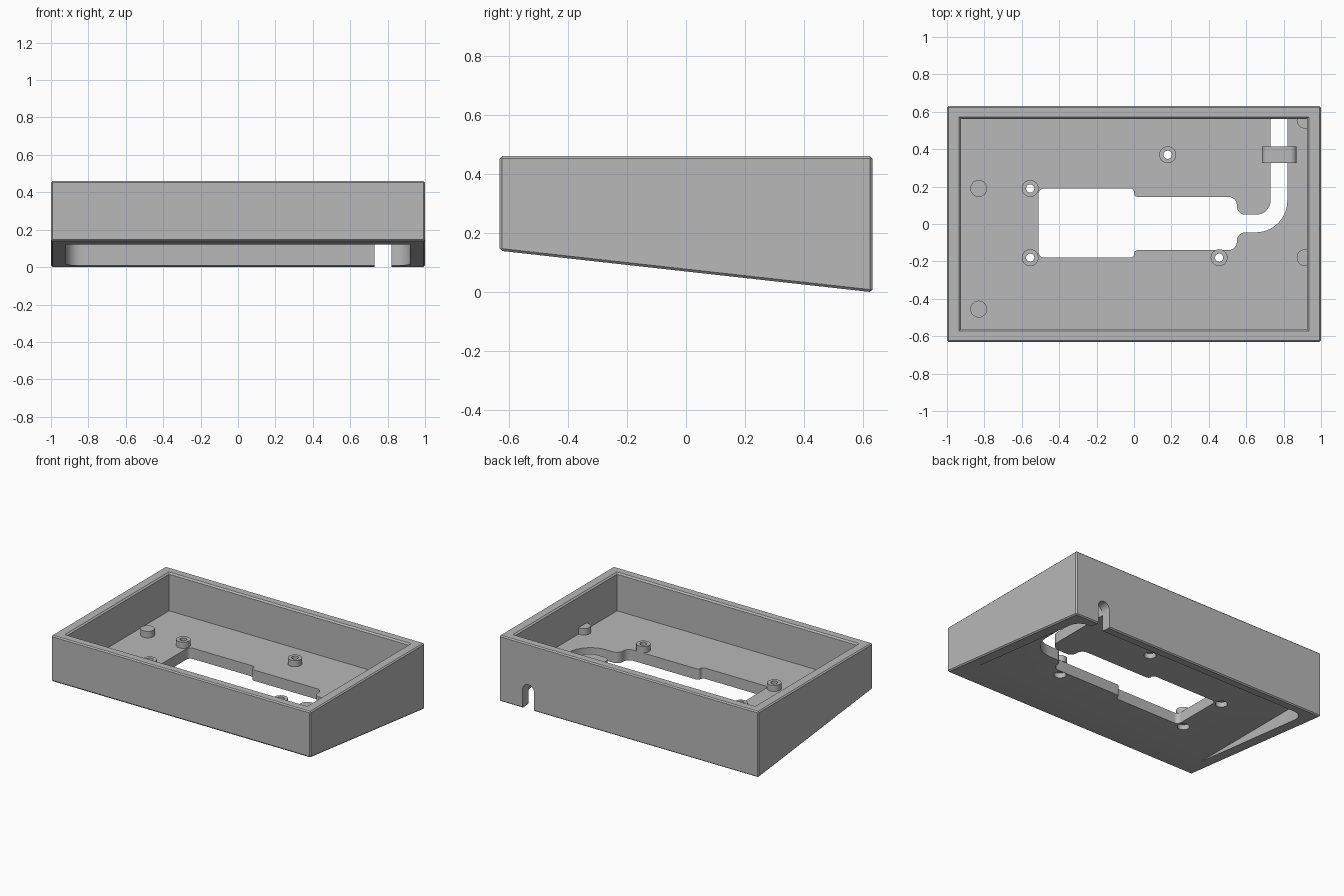
import bpy, bmesh, math
from mathutils import Vector

if "Cube" in bpy.data.objects:
    bpy.data.objects.remove(bpy.data.objects["Cube"])

grey = bpy.data.materials.new("plain grey")
grey.use_nodes = True
COLOR = (0.48, 0.48, 0.48, 1)
grey.diffuse_color = COLOR
grey.node_tree.nodes["Principled BSDF"].inputs["Base Color"].default_value = COLOR


def outline(corners, steps=10):
    """Closed outline from (u, v, radius) corners, each rounded by its radius."""
    pts = []
    for i, (u, v, r) in enumerate(corners):
        p = Vector((u, v, 0))
        if r == 0:
            pts.append(p)
            continue
        a = Vector((*corners[i - 1][:2], 0))
        b = Vector((*corners[(i + 1) % len(corners)][:2], 0))
        d1, d2 = (a - p).normalized(), (b - p).normalized()
        half = d1.angle(d2) / 2
        centre = p + (d1 + d2).normalized() * r / math.sin(half)
        t = r / math.tan(half)
        v1 = (p + d1 * t - centre).normalized()
        v2 = (p + d2 * t - centre).normalized()
        pts += [centre + v1.slerp(v2, k / steps) * r for k in range(steps + 1)]
    return pts


def circle(x, y, r, n=32):
    return [Vector((x + r * math.cos(k * math.tau / n),
                    y + r * math.sin(k * math.tau / n), 0)) for k in range(n)]


def rect(w, d):
    return outline([(-w, -d, 0), (w, -d, 0), (w, d, 0), (-w, d, 0)])


def prism(name, pts, lo, hi, axis="Z", flare=0):
    """Extrude an outline along an axis; flare spreads the far end outward."""
    place = {"Z": lambda u, v, w: (u, v, w),
             "Y": lambda u, v, w: (u, w, v),
             "X": lambda u, v, w: (w, u, v)}[axis]
    bm = bmesh.new()
    rings = [[bm.verts.new(place(p.x + math.copysign(f, p.x), p.y + math.copysign(f, p.y), w))
              for p in pts] for w, f in ((lo, 0), (hi, flare))]
    bm.faces.new(rings[0])
    bm.faces.new(rings[1])
    for i in range(len(pts)):
        bm.faces.new((rings[0][i - 1], rings[0][i], rings[1][i], rings[1][i - 1]))
    bmesh.ops.recalc_face_normals(bm, faces=bm.faces)
    mesh = bpy.data.meshes.new(name)
    bm.to_mesh(mesh)
    bm.free()
    mesh.materials.append(grey)
    ob = bpy.data.objects.new(name, mesh)
    bpy.context.collection.objects.link(ob)
    return ob


def cut(target, cutters):
    """Subtract the cutters for good, then remove them."""
    for c in cutters:
        c.hide_render = True
        mod = target.modifiers.new("cut", "BOOLEAN")
        mod.operation, mod.solver, mod.object = "DIFFERENCE", "EXACT", c
    bpy.context.view_layer.update()
    graph = bpy.context.evaluated_depsgraph_get()
    mesh = bpy.data.meshes.new_from_object(target.evaluated_get(graph))
    target.modifiers.clear()
    target.data = mesh
    for c in cutters:
        bpy.data.objects.remove(c)


FLOOR, UNDER, TOP = 0.195, 0.12, 0.46
SCREWS = [(-0.555, 0.19), (-0.555, -0.18), (0.455, -0.18), (0.18, 0.37)]
PEGS = [(-0.83, 0.19), (-0.83, -0.455), (0.915, -0.18), (0.915, 0.555)]


def screw_cutters(x, y):
    return [prism("screw_hole", circle(x, y, 0.022), 0, 0.4),
            prism("screw_recess", circle(x, y, 0.038), 0, 0.155)]


# Tray body with a sloping underside and chamfered edges
body = prism("tray_body", outline([(-0.63, 0.14, 0), (0.63, 0, 0), (0.63, TOP, 0), (-0.63, TOP, 0)]),
             -1, 1, "X")
bevel = body.modifiers.new("edges", "BEVEL")
bevel.width, bevel.segments = 0.008, 1

# Upper pocket, its chamfered lip, and the wedge-shaped recess below
cutters = [
    prism("pocket", rect(0.925, 0.5625), FLOOR, 0.6),
    prism("pocket_lip", rect(0.915, 0.5525), 0.44, 0.48, flare=0.04),
    prism("under_recess", outline([(-0.92, -0.75, 0), (0.92, -0.75, 0),
                                   (0.92, 0.5625, 0.085), (-0.92, 0.5625, 0.085)]), -0.2, UNDER),
]

# Stepped floor opening that runs into the curved cable channel
cutters.append(prism("floor_opening", outline([
    (-0.51, -0.18, 0.03), (0, -0.18, 0.0199), (0, -0.14, 0.0199),
    (0.55, -0.14, 0.045), (0.55, -0.045, 0.045), (0.82, -0.045, 0.17),
    (0.82, 0.562, 0), (0.73, 0.562, 0), (0.73, 0.05, 0.075),
    (0.55, 0.05, 0.045), (0.55, 0.145, 0.045), (0, 0.145, 0.0199),
    (0, 0.19, 0.0199), (-0.51, 0.19, 0.03)]), 0.05, 0.3))

# Arched cable slot through the back wall
cutters.append(prism("cable_slot", outline([
    (0.73, -0.1, 0), (0.82, -0.1, 0), (0.82, 0.175, 0.0449), (0.73, 0.175, 0.0449)]),
    0.54, 0.7, "Y"))
for x, y in SCREWS:
    cutters += screw_cutters(x, y)
cut(body, cutters)
parts = [body]

# Hollow screw posts
for i, (x, y) in enumerate(SCREWS):
    post = prism(f"screw_post_{i + 1}", circle(x, y, 0.045), FLOOR, 0.238)
    cut(post, screw_cutters(x, y))
    parts.append(post)

# Solid support pegs
for i, (x, y) in enumerate(PEGS):
    parts.append(prism(f"support_peg_{i + 1}", circle(x, y, 0.045), FLOOR - 0.005, 0.24))

# Cable bridge over the channel
parts.append(prism("cable_bridge", outline([
    (0.685, FLOOR, 0), (0.73, FLOOR, 0), (0.73, 0.245, 0.044), (0.82, 0.245, 0.044),
    (0.82, FLOOR, 0), (0.87, FLOOR, 0), (0.87, 0.275, 0.035), (0.685, 0.275, 0.035)]),
    0.325, 0.415, "Y"))

# Smooth the rounded walls, keep edges sharp
bpy.ops.object.select_all(action="DESELECT")
for ob in parts:
    ob.select_set(True)
bpy.context.view_layer.objects.active = body
bpy.ops.object.shade_smooth_by_angle(angle=math.radians(30))
